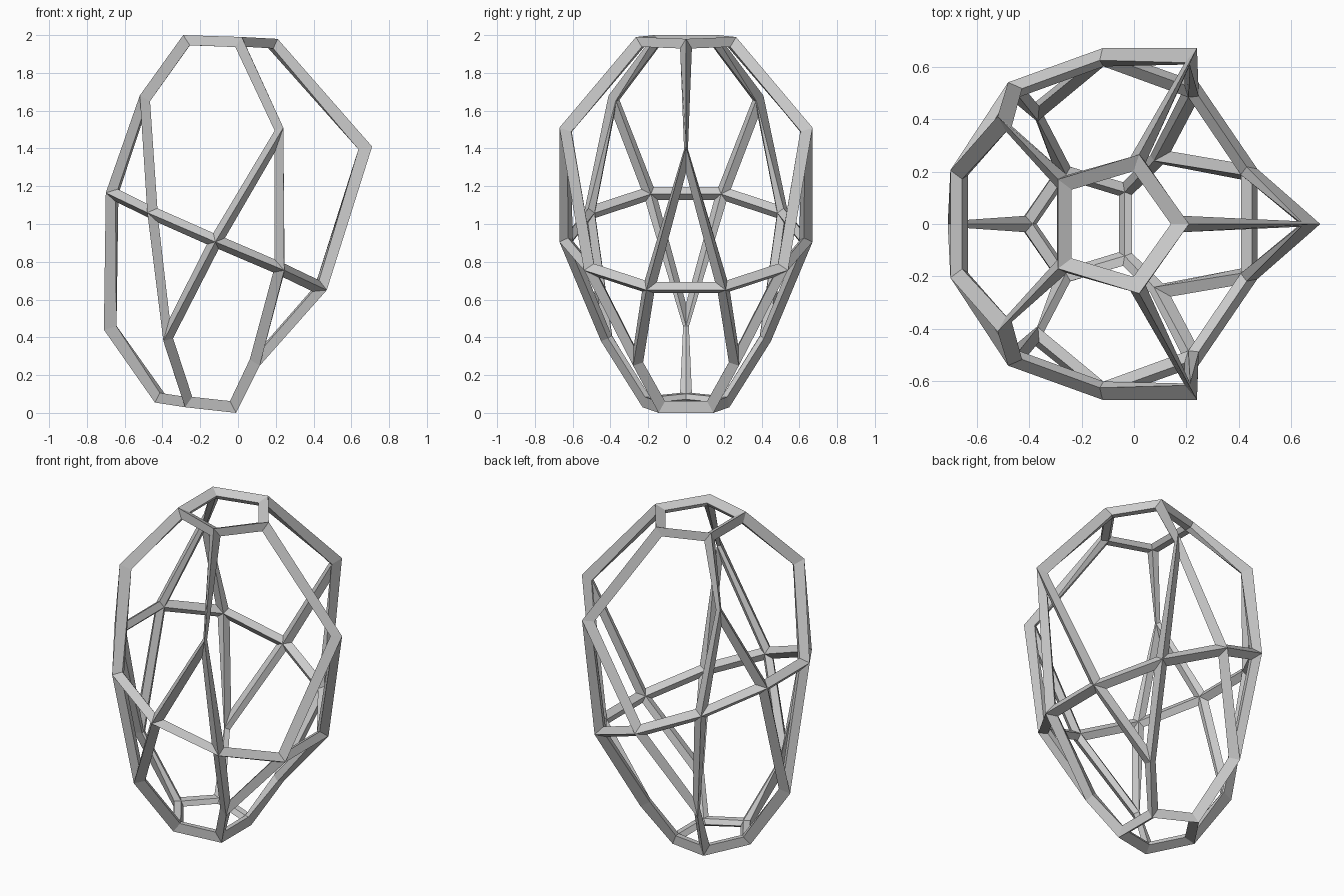
import bpy, bmesh

if "Cube" in bpy.data.objects:
    bpy.data.objects.remove(bpy.data.objects["Cube"])

THICKNESS = 0.07


def mirrored_loop(half, first_on_axis):
    """Close a half loop (+y side) by mirroring it across the xz plane."""
    rest = half[1:] if first_on_axis else half
    rest = [p for p in rest if p[1] > 0]
    back = [(x, -y, z) for x, y, z in reversed(rest)]
    return half + back


# Loops of corner points, counter-clockwise from +x
top = mirrored_loop([(0.21, 0, 1.98), (0.02, 0.265, 1.99), (-0.29, 0.17, 2.0)], True)
upper = mirrored_loop([(0.71, 0, 1.41), (0.24, 0.67, 1.51), (-0.52, 0.41, 1.68)], True)
ring = mirrored_loop([(0.47, 0.21, 0.65), (0.245, 0.54, 0.755), (-0.12, 0.67, 0.905),
                      (-0.48, 0.54, 1.06), (-0.70, 0.205, 1.165)], False)
ring = ring[-1:] + ring[:-1]
lower = mirrored_loop([(0.115, 0.28, 0.25), (-0.395, 0.45, 0.38), (-0.71, 0, 0.44)], False)
bottom = mirrored_loop([(-0.01, 0.145, 0.0), (-0.28, 0.23, 0.03), (-0.44, 0, 0.055)], False)

bm = bmesh.new()
T, U, R, L, B = ([bm.verts.new(p) for p in loop]
                 for loop in (top, upper, ring, lower, bottom))

# Pentagon caps, then triangles and folded hexagons above and below the belt
bm.faces.new(T)
bm.faces.new(B[::-1])
for k in range(5):
    n = (k + 1) % 5
    a, b, c, d = (R[(2 * k + i) % 10] for i in range(4))
    bm.faces.new((U[k], a, b))
    bm.faces.new((T[k], U[k], b, c, U[n], T[n]))
    bm.faces.new((L[k], c, b))
    bm.faces.new((B[k], B[n], L[n], d, c, L[k]))
bmesh.ops.recalc_face_normals(bm, faces=bm.faces[:])

mesh = bpy.data.meshes.new("lattice_frame")
bm.to_mesh(mesh)
bm.free()
frame = bpy.data.objects.new("lattice_frame", mesh)
bpy.context.collection.objects.link(frame)

# Turn every edge into a diamond-section strut lying inside the hull
wire = frame.modifiers.new("struts", 'WIREFRAME')
wire.thickness = THICKNESS
wire.offset = -1.0
wire.use_even_offset = True
wire.use_replace = True
